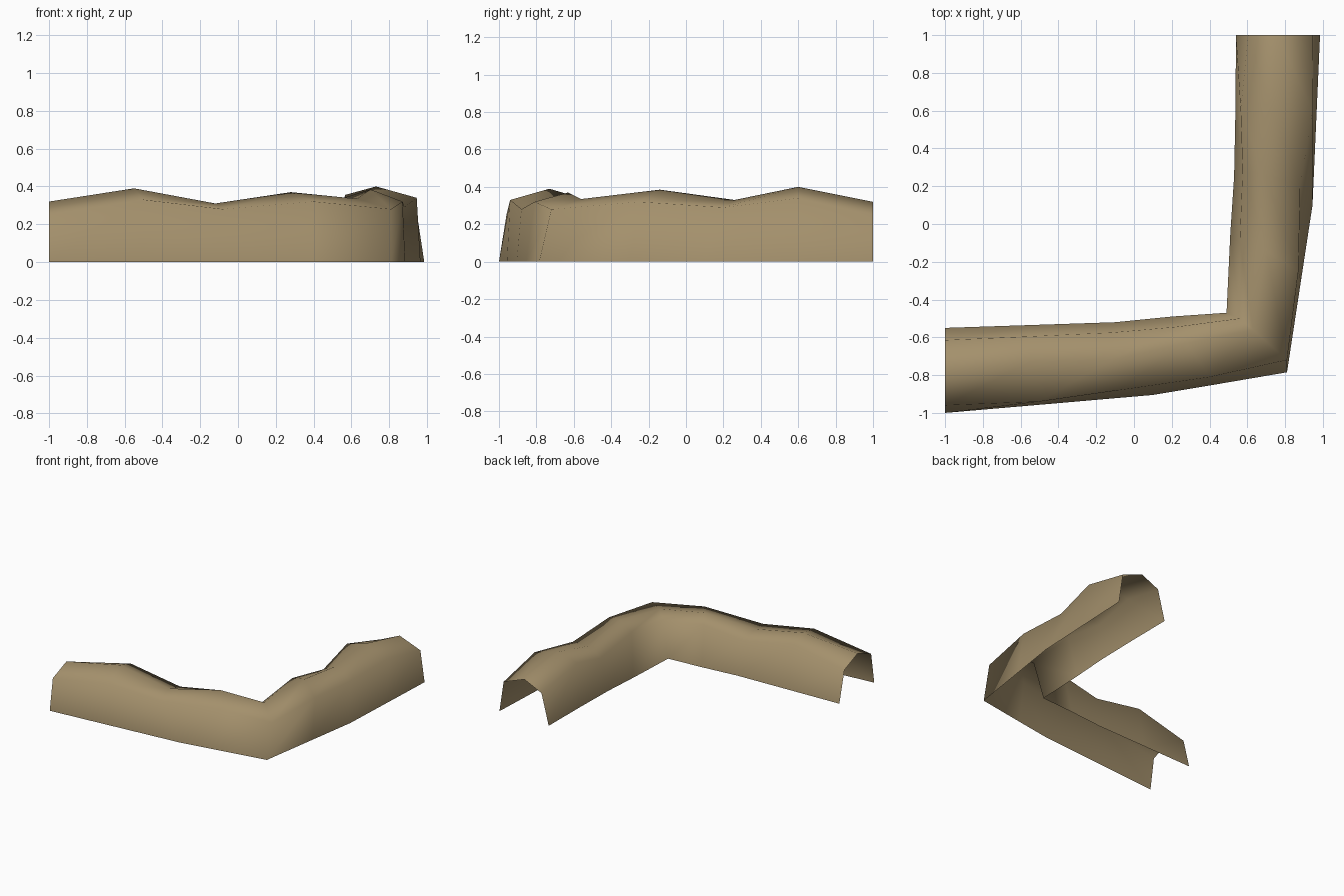
import bpy, bmesh

if "Cube" in bpy.data.objects:
    bpy.data.objects.remove(bpy.data.objects["Cube"])

# Five rails run along the L-shaped ridge, from the left end round the corner to the back end
outer_base = [(-1, -1), (-.5, -.957), (.1, -.905), (.4, -.855), (.81, -.785),
              (.884, -.3), (.945, .1), (.965, .55), (.985, 1)]
outer_shoulder = [(-1, -.96, .25), (-.5, -.94, .33), (-.08, -.88, .28), (.4, -.81, .32), (.81, -.72, .28),
                  (.87, -.25, .32), (.88, .2, .29), (.945, .6, .34), (.947, 1, .25)]
crest = [(-1, -.785, .32), (-.55, -.73, .39), (-.12, -.72, .31), (.28, -.63, .37), (.63, -.56, .335),
         (.7, -.14, .385), (.69, .26, .33), (.73, .6, .40), (.76, 1, .32)]
inner_shoulder = [(-1, -.615, .25), (-.55, -.595, .35), (-.12, -.575, .27), (.22, -.545, .32), (.56, -.5, .29),
                  (.56, -.1, .34), (.575, .28, .27), (.565, .6, .355), (.605, 1, .25)]
inner_base = [(-1, -.55), (-.55, -.535), (-.1, -.52), (.2, -.49), (.49, -.47),
              (.51, -.05), (.53, .25), (.537, .6), (.54, 1)]
rails = [outer_base, outer_shoulder, crest, inner_shoulder, inner_base]

# Skin the rails into an open shell (no floor, open ends)
bm = bmesh.new()
grid = [[bm.verts.new((*p, 0)[:3]) for p in rail] for rail in rails]
for a, b in zip(grid, grid[1:]):
    for i in range(len(a) - 1):
        bm.faces.new((a[i], a[i + 1], b[i + 1], b[i]))
for f in bm.faces:
    f.smooth = True
bm.normal_update()
mesh = bpy.data.meshes.new("earth_ridge")
bm.to_mesh(mesh)
bm.free()

ridge = bpy.data.objects.new("earth_ridge", mesh)
bpy.context.collection.objects.link(ridge)

# Plain earth colour
mat = bpy.data.materials.new("tan_earth")
mat.diffuse_color = (.37, .28, .15, 1)
mat.use_nodes = True
mat.node_tree.nodes["Principled BSDF"].inputs["Base Color"].default_value = mat.diffuse_color
mesh.materials.append(mat)
